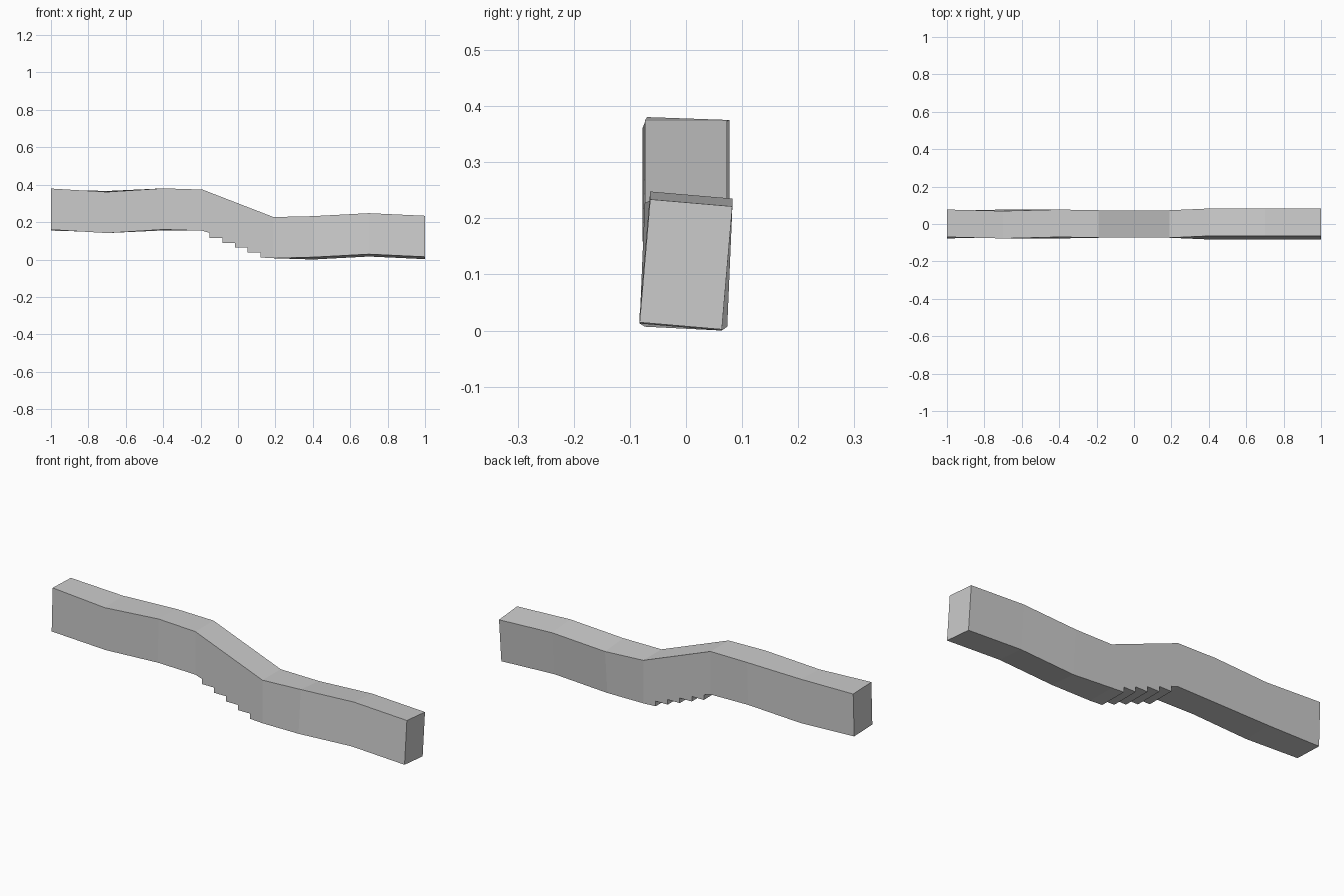
import bpy, bmesh, math

cube = bpy.data.objects.get("Cube")
if cube:
    bpy.data.objects.remove(cube, do_unlink=True)

HALF_W, HALF_H = 0.0735, 0.11

# Stations along the bar: x, centre height, twist in degrees
LEFT = [(-1, 0.267, 2), (-0.7, 0.254, -2), (-0.4, 0.268, 2), (-0.19, 0.264, 0)]
RIGHT = [(0.19, 0.117, 0), (0.4, 0.116, 4.9), (0.7, 0.132, 4.9), (1, 0.118, 4.9)]

bm = bmesh.new()


def ring(x, zc, twist):
    """Twisted rectangle: front bottom, back bottom, back top, front top."""
    c, s = math.cos(math.radians(twist)), math.sin(math.radians(twist))
    corners = [(-HALF_W, -HALF_H), (HALF_W, -HALF_H), (HALF_W, HALF_H), (-HALF_W, HALF_H)]
    return [bm.verts.new((x, y * c + z * s, zc - y * s + z * c)) for y, z in corners]


def loft(stations):
    rings = [ring(*st) for st in stations]
    for a, b in zip(rings, rings[1:]):
        for i in range(4):
            j = (i + 1) % 4
            bm.faces.new((a[i], a[j], b[j], b[i]))
    return rings


# Upper and lower arms, with closed ends
upper = loft(LEFT)
lower = loft(RIGHT)
bm.faces.new(upper[0])
bm.faces.new(lower[-1])
a, b = upper[-1], lower[0]

# Stepped underside of the sloping middle
steps, x0, tread = 5, -0.152, 0.068
z_top, z_low = 0.142, 0.011
profile = []
for i in range(steps):
    x = x0 + i * tread
    for k in (i, i + 1):
        profile.append((x, z_top + (z_low - z_top) * k / steps))
front = [a[0]] + [bm.verts.new((x, -HALF_W, z)) for x, z in profile] + [b[0]]
back = [a[1]] + [bm.verts.new((x, HALF_W, z)) for x, z in profile] + [b[1]]
for i in range(len(front) - 1):
    bm.faces.new((front[i], back[i], back[i + 1], front[i + 1]))

# Sloping top and flat sides of the middle
bm.faces.new((a[2], a[3], b[3], b[2]))
bm.faces.new(front + [b[3], a[3]])
bm.faces.new(back + [b[2], a[2]])
bmesh.ops.recalc_face_normals(bm, faces=bm.faces[:])

mesh = bpy.data.meshes.new("stepped_bar")
bm.to_mesh(mesh)
bm.free()
bar = bpy.data.objects.new("stepped_bar", mesh)
bpy.context.collection.objects.link(bar)

# Plain grey
mat = bpy.data.materials.new("light_grey")
mat.use_nodes = True
colour = (0.6, 0.6, 0.6, 1)
mat.diffuse_color = colour
mat.node_tree.nodes["Principled BSDF"].inputs["Base Color"].default_value = colour
mesh.materials.append(mat)
